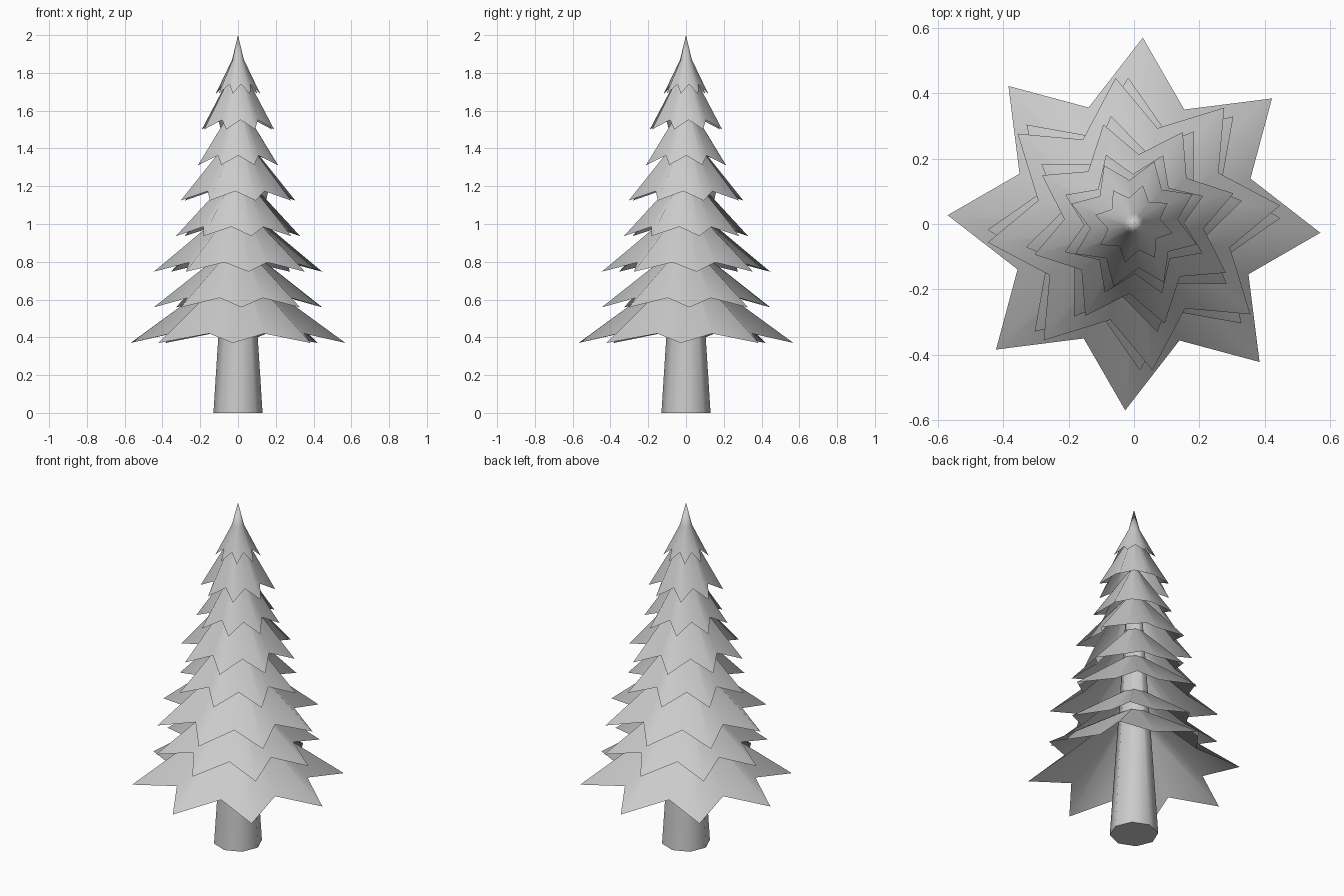
import bpy, bmesh
from math import radians, cos, sin

if "Cube" in bpy.data.objects:
    bpy.data.objects.remove(bpy.data.objects["Cube"])

def finish(bm, name):
    bmesh.ops.recalc_face_normals(bm, faces=bm.faces[:])
    me = bpy.data.meshes.new(name)
    bm.to_mesh(me)
    bm.free()
    ob = bpy.data.objects.new(name, me)
    bpy.context.collection.objects.link(ob)
    me.polygons.foreach_set("use_smooth", [len(p.vertices) < 5 for p in me.polygons])
    return ob

def ring(bm, r_tip, z_tip, r_notch, z_notch, twist):
    # eight tips alternating with eight notches
    verts = []
    for i in range(16):
        r, z, t = (r_notch, z_notch, twist + 1.5) if i % 2 else (r_tip, z_tip, twist)
        a = radians(22.5 * i + t)
        verts.append(bm.verts.new((r * cos(a), r * sin(a), z)))
    return verts

def bridge(bm, a, b):
    for i in range(16):
        j = (i + 1) % 16
        bm.faces.new((a[i], a[j], b[j], b[i]))

# Trunk: eight-sided taper running up inside the branches
bm = bmesh.new()
bmesh.ops.create_cone(bm, cap_ends=True, segments=8, radius1=0.13, radius2=0.012, depth=1.85)
bmesh.ops.translate(bm, verts=bm.verts[:], vec=(0, 0, 0.925))
finish(bm, "trunk")

# Branch tiers: (tip radius, top radius, top height)
tiers = [(0.57, 0.09, 0.72), (0.447, 0.065, 0.86), (0.45, 0.06, 1.07), (0.337, 0.05, 1.24),
         (0.318, 0.045, 1.45), (0.228, 0.033, 1.61), (0.201, 0.025, 1.82), (0.121, 0.032, 1.87)]
for k, (r, r_top, z_top) in enumerate(tiers):
    bm = bmesh.new()
    z, twist = 0.37 + 0.1885 * k, -2.7 + 4.95 * k
    low = ring(bm, r, z, r * 0.67, z + 0.05, twist)
    top = ring(bm, r_top, z_top, r_top * 0.9, z_top, twist)
    bridge(bm, low, top)
    if k == 7:  # pointed crown
        apex = bm.verts.new((0, 0, 2.0))
        for i in range(16):
            bm.faces.new((top[i], top[(i + 1) % 16], apex))
    finish(bm, f"branch_tier_{k + 1}")
